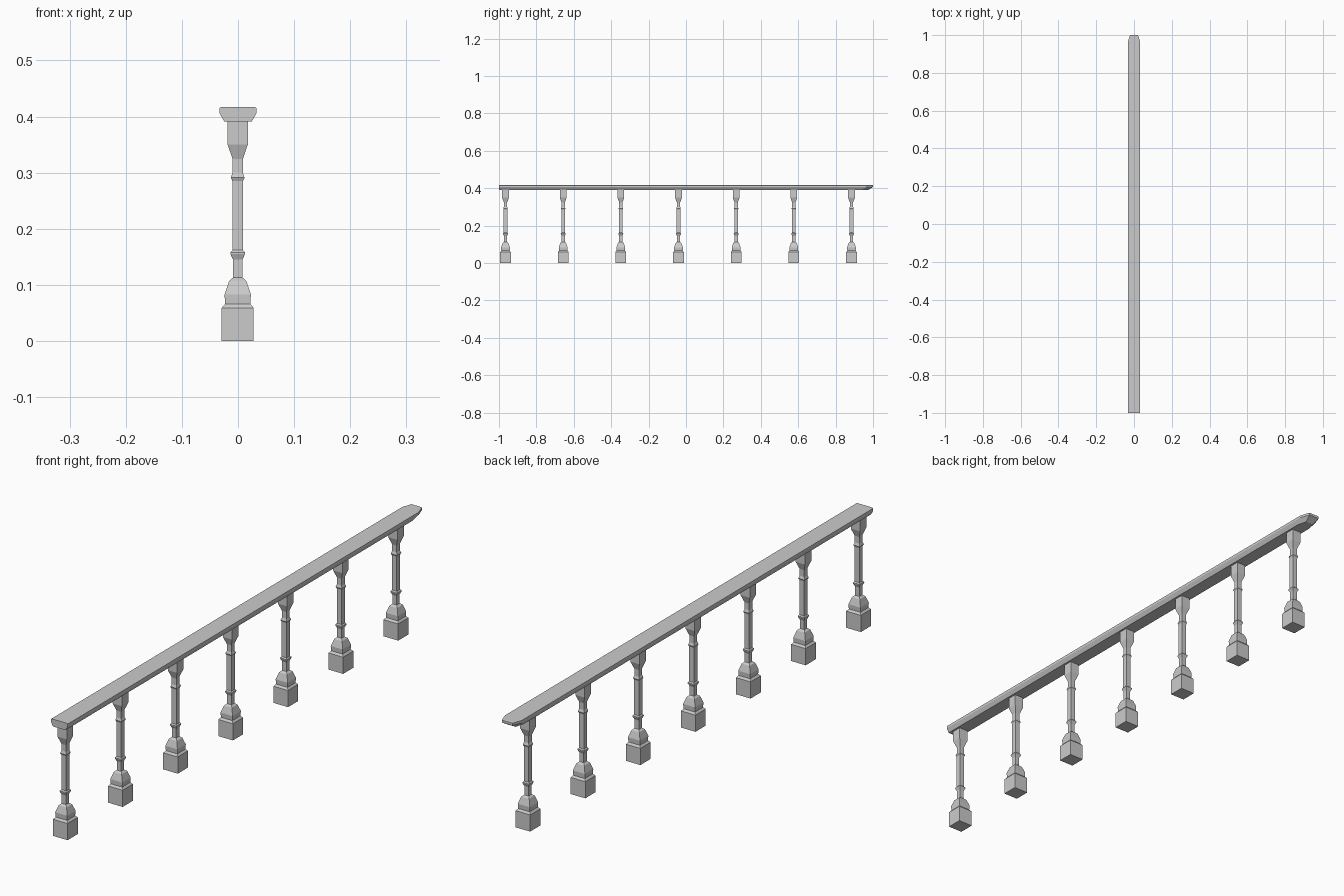
import bpy, bmesh

if "Cube" in bpy.data.objects:
    bpy.data.objects.remove(bpy.data.objects["Cube"])


def loft(name, rings, location=(0, 0, 0)):
    """Skin a stack of matching closed outlines and cap both ends."""
    bm = bmesh.new()
    loops = [[bm.verts.new(p) for p in ring] for ring in rings]
    for low, high in zip(loops, loops[1:]):
        n = len(low)
        for i in range(n):
            j = (i + 1) % n
            bm.faces.new((low[i], low[j], high[j], high[i]))
    bm.faces.new(loops[0][::-1])
    bm.faces.new(loops[-1])
    bmesh.ops.recalc_face_normals(bm, faces=bm.faces)
    mesh = bpy.data.meshes.new(name)
    bm.to_mesh(mesh)
    bm.free()
    obj = bpy.data.objects.new(name, mesh)
    obj.location = location
    bpy.context.collection.objects.link(obj)
    return obj


def square(h, z):
    return [(-h, -h, z), (h, -h, z), (h, h, z), (-h, h, z)]


def rail_outline(h, z, end):
    # square cut at the front end, clipped corners at the back end
    c = h * 0.64
    return [(-h, -1, z), (h, -1, z), (h, end - 0.035, z),
            (c, end, z), (-c, end, z), (-h, end - 0.035, z)]


# Baluster profile: (half width, height)
profile = [
    (0.0285, 0.0), (0.0285, 0.059), (0.0225, 0.066),     # plinth
    (0.0225, 0.0661), (0.0235, 0.083), (0.0155, 0.107),  # bulb
    (0.0085, 0.113), (0.0085, 0.145),                    # lower neck
    (0.013, 0.155), (0.013, 0.158), (0.0095, 0.162),     # lower ring
    (0.0095, 0.285), (0.0122, 0.291), (0.009, 0.300),    # shaft, upper ring
    (0.009, 0.324), (0.018, 0.350), (0.018, 0.392),      # flared capital
]

# Seven evenly spaced balusters
for i in range(7):
    loft(f"baluster_{i + 1}", [square(h, z) for h, z in profile],
         (-0.0005, -0.965 + 0.3083 * i, 0))

# Handrail with chamfered underside and slightly eased top
loft("handrail", [
    rail_outline(0.0245, 0.391, 0.975),
    rail_outline(0.033, 0.406, 1.0),
    rail_outline(0.033, 0.415, 1.0),
    rail_outline(0.029, 0.417, 0.997),
])
